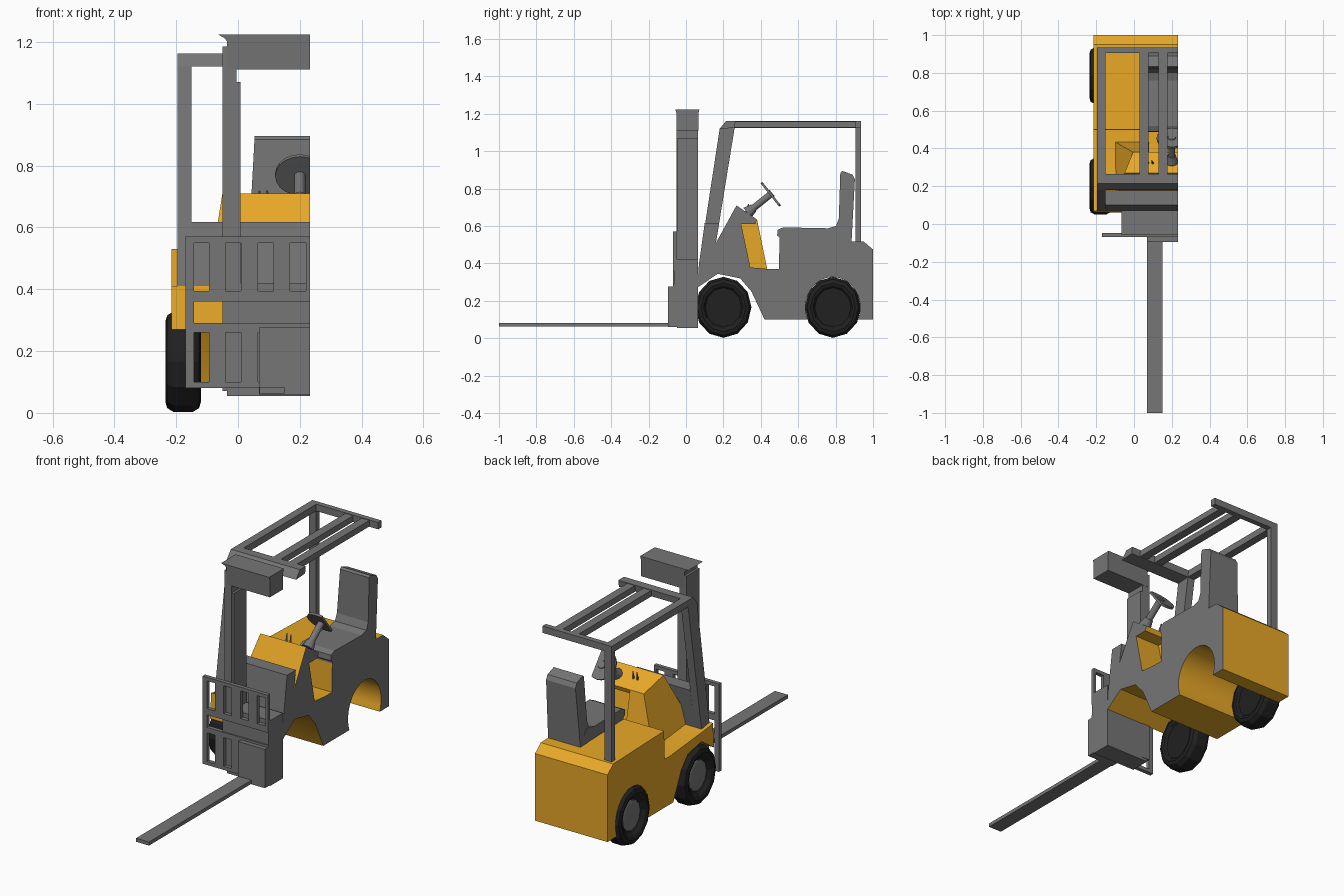
import bpy, bmesh, math
from mathutils import Vector, Matrix

if "Cube" in bpy.data.objects:
    bpy.data.objects.remove(bpy.data.objects["Cube"])

CUT = 0.233  # flat plane where the half model ends


def material(name, col):
    m = bpy.data.materials.new(name)
    m.diffuse_color = (*col, 1)
    m.use_nodes = True
    m.node_tree.nodes["Principled BSDF"].inputs["Base Color"].default_value = m.diffuse_color
    return m


YELLOW = material("yellow_paint", (0.80, 0.39, 0.02))
RUBBER = material("black_rubber", (0.015, 0.015, 0.015))
GREY = material("dark_grey", (0.18, 0.18, 0.18))


def finish(name, bm, mat=GREY, fix=True):
    if fix:
        bmesh.ops.recalc_face_normals(bm, faces=bm.faces[:])
    me = bpy.data.meshes.new(name)
    bm.to_mesh(me)
    bm.free()
    ob = bpy.data.objects.new(name, me)
    bpy.context.collection.objects.link(ob)
    me.materials.append(mat)
    return ob


def prism(name, pts, a, b, axis="x", mat=GREY, shift=None, open_end=False):
    """Extrude a profile (y,z) along x, or (x,z) along y; shift moves the a side."""
    bm = bmesh.new()
    def put(p, t):
        return (t, p[0], p[1]) if axis == "x" else (p[0], t, p[1])
    lo = [bm.verts.new(put(p, a + (shift(*p) if shift else 0))) for p in pts]
    hi = [bm.verts.new(put(p, b)) for p in pts]
    n = len(pts)
    for i in range(n):
        j = (i + 1) % n
        bm.faces.new((lo[i], lo[j], hi[j], hi[i]))
    bm.faces.new(lo[::-1])
    end = bm.faces.new(hi)
    bmesh.ops.recalc_face_normals(bm, faces=bm.faces[:])
    if open_end:
        bm.faces.remove(end)
    return finish(name, bm, mat, False)


def cut_face(name, pts):
    """Grey flat face closing a yellow part on the cut plane."""
    bm = bmesh.new()
    f = bm.faces.new([bm.verts.new((CUT, y, z)) for y, z in pts])
    f.normal_update()
    if f.normal.x < 0:
        f.normal_flip()
    return finish(name, bm, GREY, False)


def box(name, x, y, z, mat=GREY):
    pts = [(y[0], z[0]), (y[1], z[0]), (y[1], z[1]), (y[0], z[1])]
    return prism(name, pts, x[0], x[1], "x", mat)


def rod(name, p, q, r1, r2, sides=12, mat=GREY):
    """Tapered cylinder between two points, trimmed at the cut plane."""
    p, q = Vector(p), Vector(q)
    bm = bmesh.new()
    rot = (q - p).to_track_quat("Z", "Y").to_matrix().to_4x4()
    bmesh.ops.create_cone(bm, cap_ends=True, segments=sides, radius1=r1, radius2=r2,
                          depth=(q - p).length, matrix=Matrix.Translation((p + q) / 2) @ rot)
    res = bmesh.ops.bisect_plane(bm, geom=bm.verts[:] + bm.edges[:] + bm.faces[:],
                                 plane_co=(CUT, 0, 0), plane_no=(1, 0, 0), clear_outer=True)
    edges = [e for e in res["geom_cut"] if isinstance(e, bmesh.types.BMEdge)]
    if edges:
        bmesh.ops.holes_fill(bm, edges=edges)
    return finish(name, bm, mat)


def lathe(name, prof, cy, cz, mat=GREY, n=12, squash=0.92):
    """Spin a profile of (x, radius) about a wheel axle."""
    bm = bmesh.new()
    rings = []
    for k in range(n):
        t = 2 * math.pi * k / n
        rings.append([bm.verts.new((x, cy + squash * r * math.cos(t), cz + r * math.sin(t)))
                      for x, r in prof])
    for k in range(n):
        A, B = rings[k], rings[(k + 1) % n]
        for i in range(len(prof) - 1):
            bm.faces.new((A[i], A[i + 1], B[i + 1], B[i]))
    bm.faces.new([r[0] for r in rings])
    bm.faces.new([r[-1] for r in rings])
    return finish(name, bm, mat)


# Chassis with counterweight, open front fender and rear wheel arch
arch = [(0.785 + 0.146 * math.cos(math.radians(a)), 0.165 + 0.162 * math.sin(math.radians(a)))
        for a in range(-22, 203, 8)]
body = [(0.06, 0.27), (0.07, 0.41), (0.12, 0.40), (0.44, 0.37), (0.497, 0.37), (0.5, 0.53),
        (0.95, 0.517), (1.0, 0.475), (1.0, 0.10), (0.92, 0.10)] + arch + \
       [(0.65, 0.10), (0.42, 0.10), (0.35, 0.25), (0.29, 0.32), (0.17, 0.345)]
chassis = prism("chassis", body, -0.215, CUT, mat=YELLOW, open_end=True)
cut_face("chassis_cut_face", body)

# Dashboard cowl: solid left leg leaning inwards, then a knee recess under the dash
leg = [(0.13, 0.385), (0.16, 0.51), (0.27, 0.71), (0.38, 0.635), (0.435, 0.365)]
prism("cowl_side", leg, -0.10, 0.08, mat=YELLOW,
      shift=lambda y, z: 0.095 if y == 0.38 else 0.16 * max(0, z - 0.4))
dash = [(0.13, 0.385), (0.16, 0.51), (0.27, 0.71), (0.38, 0.635), (0.37, 0.61),
        (0.295, 0.61), (0.345, 0.375)]
prism("cowl_dash", dash, 0.08, CUT, mat=YELLOW, open_end=True)
cut_face("cowl_cut_face", dash)
prism("front_bulkhead", [(0.07, 0.40), (0.10, 0.617), (0.178, 0.617), (0.16, 0.51), (0.14, 0.39)],
      -0.15, CUT)

# Wheels
tyre = [(-0.205, 0.085), (-0.215, 0.10), (-0.228, 0.112), (-0.235, 0.13), (-0.229, 0.15),
        (-0.208, 0.163), (-0.147, 0.163), (-0.126, 0.15), (-0.12, 0.13), (-0.125, 0.115),
        (-0.138, 0.105)]
for label, y in (("front", 0.20), ("rear", 0.785)):
    lathe(label + "_tyre", tyre, y, 0.1655, RUBBER)
    lathe(label + "_rim", [(-0.16, 0.085), (-0.212, 0.085), (-0.215, 0.075)], y, 0.1655)

# Overhead guard
prism("guard_front_post", [(0.07, 0.40), (0.18, 1.12), (0.215, 1.163), (0.265, 1.163),
                           (0.26, 1.125), (0.16, 0.51), (0.14, 0.39)], -0.195, -0.15)
box("guard_rear_post", (-0.195, -0.15), (0.905, 0.935), (0.49, 1.13))
box("guard_side_rail", (-0.195, -0.15), (0.25, 0.935), (1.125, 1.163))
prism("guard_front_bar", [(0.18, 1.12), (0.215, 1.163), (0.265, 1.163), (0.26, 1.125)], -0.15, CUT)
box("guard_rear_bar", (-0.15, CUT), (0.905, 0.935), (1.125, 1.163))
for i, x in enumerate((0.03, 0.13)):
    box(f"guard_slat_{i + 1}", (x, x + 0.048), (0.26, 0.907), (1.126, 1.16))

# Mast
box("mast_outer_rail", (-0.05, -0.005), (-0.05, 0.065), (0.07, 1.185))
box("mast_inner_rail", (-0.005, 0.008), (-0.048, 0.063), (0.07, 1.07))
box("mast_base", (0.008, CUT), (-0.048, 0.063), (0.055, 0.42))
box("mast_foot", (-0.035, 0.008), (-0.048, 0.063), (0.055, 0.07))
head = prism("mast_head", [(-0.036, 1.11), (-0.036, 1.203), (-0.045, 1.213), (-0.065, 1.224),
                           (CUT, 1.224), (CUT, 1.203), (CUT, 1.11)], -0.051, 0.066, "y")
for v in head.data.vertices:
    if v.co.z > 1.22:
        v.co.y += math.copysign(0.006, v.co.y)

# Fork carriage and load backrest grid
BY = (-0.07, -0.048)
for i, z in enumerate(((0.08, 0.10), (0.26, 0.29), (0.36, 0.395), (0.55, 0.57))):
    box(f"backrest_bar_{i + 1}", (-0.17, CUT), BY, z)
box("backrest_end_post", (-0.17, -0.143), BY, (0.08, 0.57))
for i, x in enumerate(((-0.093, -0.04), (0.01, 0.065), (0.115, 0.168), (0.22, CUT))):
    box(f"backrest_upper_post_{i + 1}", x, BY, (0.39, 0.555))
    if i < 2:
        box(f"backrest_lower_post_{i + 1}", x, BY, (0.095, 0.265))
box("carriage_middle", (-0.05, CUT), (-0.064, -0.048), (0.285, 0.365))
box("fork_shank", (0.068, CUT), (-0.095, -0.048), (0.06, 0.277))
box("fork_blade", (0.07, 0.15), (-1.0, -0.08), (0.063, 0.083))

# Seat
prism("seat_cushion", [(0.50, 0.525), (0.50, 0.54), (0.487, 0.55), (0.49, 0.58), (0.52, 0.593),
                       (0.76, 0.588), (0.80, 0.60), (0.83, 0.60), (0.88, 0.52)], 0.035, CUT)
prism("seat_back", [(0.80, 0.595), (0.817, 0.64), (0.825, 0.885), (0.835, 0.895), (0.89, 0.875),
                    (0.903, 0.85), (0.885, 0.515), (0.82, 0.515)], 0.033, CUT,
      shift=lambda y, z: 0.055 * max(0, z - 0.515))

# Steering column, wheel and hub
axis = Vector((0, 0.78, 0.62)).normalized()
mid = Vector((0.2, 0.453, 0.770))
rod("steering_base", mid - axis * 0.16, mid - axis * 0.115, 0.034, 0.022)
rod("steering_column", mid - axis * 0.14, mid - axis * 0.005, 0.018, 0.018)
rod("steering_hub", mid, mid + axis * 0.01, 0.026, 0.02)
rod("steering_wheel", mid - axis * 0.006, mid + axis * 0.006, 0.08, 0.08, 20)

# Control levers on the dash
for i, x in enumerate((0.075, 0.10)):
    rod(f"lever_{i + 1}", (x, 0.32, 0.665), (x - 0.006, 0.335, 0.718), 0.007, 0.003, 8)

# Keep edges sharp on the curved wheel arch
bpy.context.view_layer.objects.active = chassis
chassis.select_set(True)
bpy.ops.object.shade_smooth_by_angle(angle=math.radians(20))
